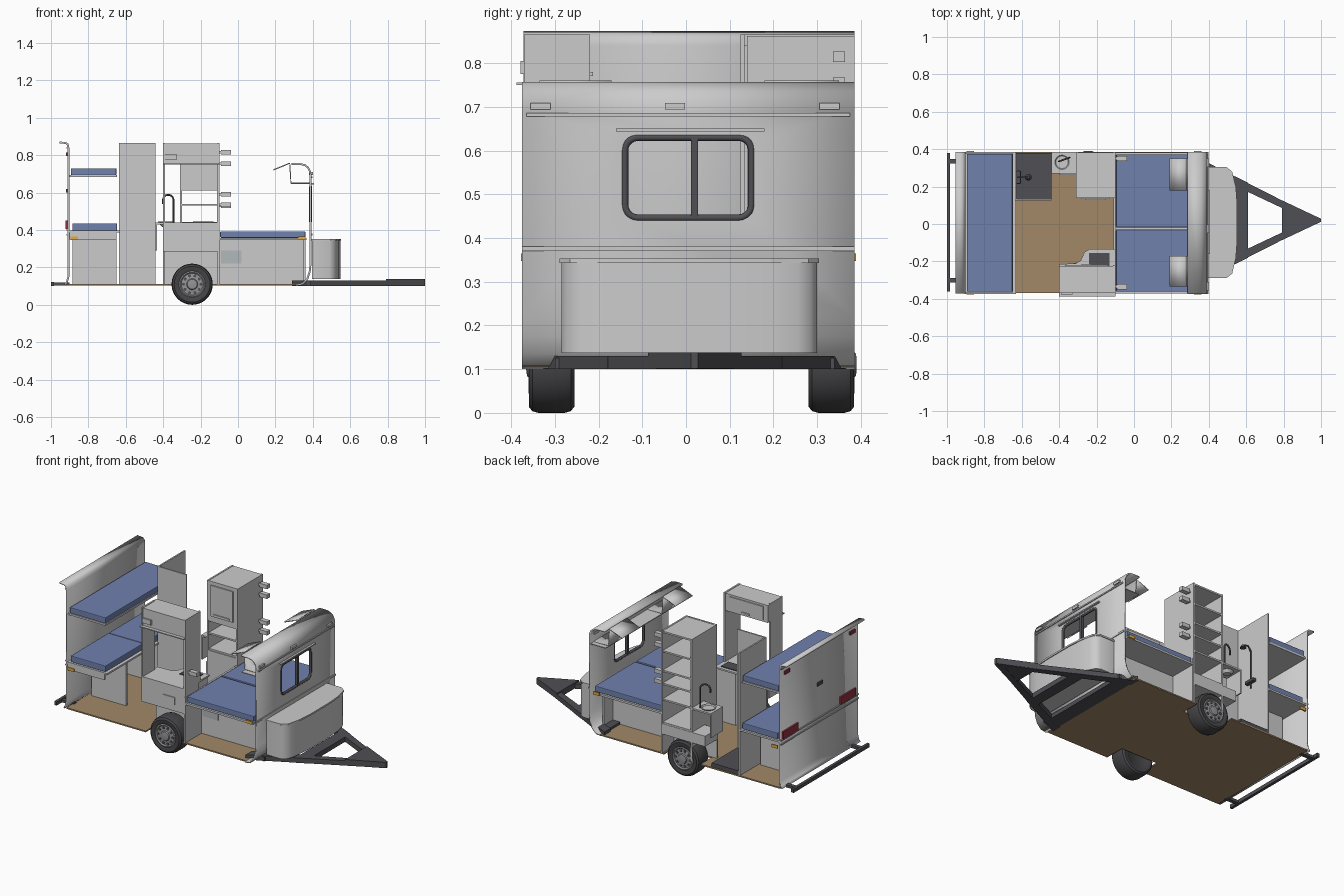
import bpy, bmesh, math
from mathutils import Vector

if "Cube" in bpy.data.objects:
    bpy.data.objects.remove(bpy.data.objects["Cube"])


def material(name, *rgb):
    m = bpy.data.materials.new(name)
    m.diffuse_color = (*rgb, 1)
    m.use_nodes = True
    m.node_tree.nodes["Principled BSDF"].inputs["Base Color"].default_value = m.diffuse_color
    return m


BLUE = material("blue_fabric", .16, .22, .42)
WOOD = material("floor_wood", .36, .25, .14)
DARK = material("dark_metal", .08, .08, .09)
RUBBER = material("rubber", .06, .06, .065)
RED = material("red_lens", .3, .03, .05)
AMBER = material("amber_lens", .8, .4, .05)


def finish(name, bm, mat=None, smooth=False):
    bmesh.ops.recalc_face_normals(bm, faces=bm.faces)
    me = bpy.data.meshes.new(name)
    bm.to_mesh(me)
    bm.free()
    ob = bpy.data.objects.new(name, me)
    bpy.context.collection.objects.link(ob)
    if mat:
        me.materials.append(mat)
    if smooth:
        bpy.ops.object.select_all(action='DESELECT')
        ob.select_set(True)
        bpy.context.view_layer.objects.active = ob
        bpy.ops.object.shade_smooth_by_angle(angle=math.radians(35))
    return ob


def box(name, x0, x1, y0, y1, z0, z1, mat=None, bevel=0):
    bm = bmesh.new()
    bmesh.ops.create_cube(bm, size=1)
    for v in bm.verts:
        v.co = ((x0, x1)[v.co.x > 0], (y0, y1)[v.co.y > 0], (z0, z1)[v.co.z > 0])
    if bevel:
        bmesh.ops.bevel(bm, geom=bm.edges[:], offset=bevel, segments=2, affect='EDGES', profile=.5)
    return finish(name, bm, mat)


def prism(name, pts, axis, a, b, mat=None, smooth=False):
    put = {'x': lambda p: (a, *p), 'y': lambda p: (p[0], a, p[1]), 'z': lambda p: (*p, a)}[axis]
    bm = bmesh.new()
    f = bm.faces.new([bm.verts.new(put(p)) for p in pts])
    g = bmesh.ops.extrude_face_region(bm, geom=[f])
    d = Vector([(b - a) * (axis == k) for k in 'xyz'])
    for v in g['geom']:
        if isinstance(v, bmesh.types.BMVert):
            v.co += d
    return finish(name, bm, mat, smooth)


def sheet(name, pts, y0, y1, t=.01, mat=None):
    bm = bmesh.new()
    rows = [[bm.verts.new((x, y, z)) for y in (y0, y1)] for x, z in pts]
    for r, s in zip(rows, rows[1:]):
        bm.faces.new((r[0], s[0], s[1], r[1]))
    ob = finish(name, bm, mat, True)
    m = ob.modifiers.new("thickness", 'SOLIDIFY')
    m.thickness, m.offset = t, 0
    return ob


def lathe(name, pts, centre, axis='z', mat=None, n=40):
    c = Vector(centre)
    bm = bmesh.new()
    rings = []
    for r, h in pts:
        ring = []
        for i in range(n):
            u, w = r * math.cos(i * math.tau / n), r * math.sin(i * math.tau / n)
            ring.append(bm.verts.new(c + Vector((u, w, h) if axis == 'z' else (u, h, w))))
        rings.append(ring)
    for p, q in zip(rings, rings[1:]):
        for i in range(n):
            bm.faces.new((p[i], p[(i + 1) % n], q[(i + 1) % n], q[i]))
    bm.faces.new(rings[0])
    bm.faces.new(rings[-1])
    return finish(name, bm, mat, True)


def tube(name, pts, r, mat=None, cyclic=False):
    cu = bpy.data.curves.new(name, 'CURVE')
    cu.dimensions, cu.bevel_depth, cu.bevel_resolution = '3D', r, 2
    cu.use_fill_caps = True
    s = cu.splines.new('POLY')
    s.points.add(len(pts) - 1)
    for p, q in zip(s.points, pts):
        p.co = (*q, 1)
    s.use_cyclic_u = cyclic
    ob = bpy.data.objects.new(name, cu)
    bpy.context.collection.objects.link(ob)
    if mat:
        cu.materials.append(mat)


def rounded(y0, y1, z0, z1, r):
    out = []
    for cy, cz, a0 in ((y1 - r, z1 - r, 0), (y0 + r, z1 - r, 90), (y0 + r, z0 + r, 180), (y1 - r, z0 + r, 270)):
        out += [(cy + r * math.cos(math.radians(a0 + k * 18)), cz + r * math.sin(math.radians(a0 + k * 18))) for k in range(6)]
    return out


# floor with wheel notches
prism("floor", [(-.91, -.37), (-.37, -.37), (-.37, -.245), (-.12, -.245), (-.12, -.37), (.34, -.37), (.34, .385),
                (-.12, .385), (-.12, .275), (-.37, .275), (-.37, .385), (-.91, .385)], 'z', .103, .111, WOOD)

# wheels
for s, y in ((-1, -.3075), (1, .3325)):
    lathe("tyre", [(.066, -.046), (.075, -.052), (.096, -.052), (.106, -.044), (.11, -.03), (.11, .03), (.106, .044),
                   (.096, .052), (.075, .052), (.066, .046)], (-.245, y, .11), 'y', RUBBER, 48)
    lathe("rim", [(.07, s * .02), (.07, s * .05), (.064, s * .053), (.058, s * .047), (.03, s * .05), (.026, s * .056), (.012, s * .058)],
          (-.245, y, .11), 'y', material("rim_grey", .3, .3, .31))
    for i in range(10):
        a = i * math.tau / 10
        lathe("rim_hole", [(.008, s * .044), (.008, s * .051)],
              (-.245 + .047 * math.cos(a), y, .11 + .047 * math.sin(a)), 'y', DARK, 12)
    for i in range(5):
        a = i * math.tau / 5
        lathe("wheel_nut", [(.004, s * .048), (.004, s * .056)],
              (-.245 + .021 * math.cos(a), y, .11 + .021 * math.sin(a)), 'y', None, 6)

# drawbar and rear bumper
for s in (-1, 1):
    prism("drawbar_rail", [(.29, .02 + s * .36), (.39, .02 + s * .31), (1, .02), (.93, .02), (.39, .02 + s * .255), (.29, .02 + s * .30)],
          'z', .1, .13, DARK)
prism("coupling_plate", [(.79, -.087), (1, .012), (1, .028), (.79, .127)], 'z', .102, .138, DARK)
prism("drawbar_cross_plate", [(.54, -.215), (.61, -.18), (.61, .22), (.54, .255)], 'z', .1, .13, DARK)
box("front_cross_beam", .3, .39, -.3, .34, .1, .125, DARK)
box("rear_bumper", -1, -.983, -.36, .38, .1, .122, DARK)
for y in (-.3, .335):
    box("bumper_bracket", -.99, -.9, y - .012, y + .012, .102, .118, DARK)

# front wall with window
wall = sheet("front_wall", [(.31, .105), (.345, .112), (.37, .138), (.383, .175), (.388, .22), (.388, .69), (.385, .712), (.375, .733),
                            (.358, .747), (.335, .752), (.285, .752)], -.375, .385)
cutter = prism("window_cutter", rounded(-.145, .155, .442, .635, .03), 'x', .34, .43)
cutter.hide_render = True
cutter.hide_viewport = True
cutter.display_type = 'WIRE'
b = wall.modifiers.new("window", 'BOOLEAN')
b.object, b.solver = cutter, 'EXACT'
tube("window_frame", [(.388, y, z) for y, z in rounded(-.14, .15, .446, .63, .03)], .008, DARK, True)
box("window_divider", .38, .396, .012, .028, .446, .63, DARK)
box("window_rail", .388, .405, -.16, .18, .643, .65)
box("front_belt_trim", .392, .397, -.375, .385, .37, .38)
box("front_gutter", .392, .398, -.365, .375, .678, .686)
for y in (-.333, -.025, .328):
    box("front_marker_lamp", .38, .4, y - .023, y + .023, .694, .709)

# front storage box
prism("storage_box", [(.395, -.285), (.49, -.285), (.515, -.27), (.53, -.24), (.54, -.18), (.547, -.08), (.547, .095),
                      (.54, .195), (.53, .255), (.515, .285), (.49, .30), (.395, .30)], 'z', .137, .343, None, True)
prism("storage_box_lid", [(.393, -.289), (.495, -.289), (.525, -.265), (.545, -.18), (.552, -.08), (.552, .095),
                          (.545, .195), (.525, .28), (.495, .304), (.393, .304)], 'z', .343, .353)

# overhead front lockers with raised flaps
for y0, y1 in ((-.335, -.17), (.18, .35)):
    sheet("locker_flap", [(.19, .722), (.277, .757)], y0, y1, .006)
    sheet("locker_shell", [(.277, .75), (.283, .652), (.383, .65)], y0, y1, .006)
box("front_shelf", .283, .385, -.37, .38, .645, .65)

# rear wall
sheet("rear_wall", [(-.955, .868), (-.92, .865), (-.91, .857), (-.907, .84), (-.907, .15), (-.915, .12), (-.925, .106)], -.372, .385)
for z in (.375, .4, .84):
    box("rear_trim", -.917, -.908, -.372, .385, z - .004, z + .004)
for y in (-.265, .295):
    box("tail_lamp", -.922, -.908, y - .075, y + .075, .405, .45, RED)
for y in (-.31, .325):
    box("top_lamp", -.92, -.908, y - .025, y + .025, .795, .815, RED)
box("rear_handle", -.92, -.908, -.02, .03, .6, .62, DARK)
for x0, x1 in ((-.895, -.855), (.32, .36)):
    for y in (-.377, .381):
        box("side_marker", x0, x1, y, y + .008, .347, .365, AMBER)

# rear bunks
box("lower_bunk_board", -.905, -.63, -.375, .385, .386, .397)
box("lower_cushion_left", -.885, -.647, -.365, .003, .397, .435, BLUE, .004)
box("lower_cushion_right", -.885, -.647, .006, .375, .397, .435, BLUE, .004)
box("upper_bunk_board", -.905, -.647, -.365, .378, .683, .694)
box("upper_cushion", -.893, -.65, -.362, .375, .694, .73, BLUE, .004)
for y in (-.16, .19):
    box("bunk_support", -.885, -.65, y, y + .012, .111, .386)
box("bunk_side_rail", -.905, -.65, -.372, -.36, .35, .386)

# front beds
box("front_bed_board", -.1, .365, -.372, .382, .346, .358)
box("front_cushion_left", -.095, .36, -.362, -.03, .358, .393, BLUE, .004)
box("front_cushion_right", -.095, .36, -.018, .372, .358, .393, BLUE, .004)
for y in (-.215, .2):
    box("bed_base_side", -.1, .355, y, y + .012, .111, .346)
box("bed_base_face", -.11, -.098, -.37, .38, .111, .39)
box("bed_hatch", -.09, .018, -.219, -.215, .22, .29, material("hatch", .45, .48, .5))
box("bed_front_panel", .35, .36, -.3, .3, .111, .346)

# kitchen
prism("kitchen_worktop", [(-.4, -.37), (-.1, -.37), (-.1, -.135), (-.24, -.135), (-.265, -.15), (-.285, -.195), (-.31, -.21), (-.4, -.215)],
      'z', .43, .44)
prism("kitchen_base", [(-.395, -.235), (-.105, -.235), (-.105, -.145), (-.235, -.145), (-.275, -.2), (-.395, -.225)], 'z', .111, .43)
box("kitchen_drawers", -.4, -.1, -.368, -.235, .285, .43)
box("drawer_front", -.25, -.17, -.373, -.368, .325, .37)
box("hob", -.24, -.13, -.225, -.155, .44, .445, DARK)
box("kitchen_partition", -.111, -.1, -.37, -.22, .44, .865)
box("kitchen_end_panel", -.4, -.39, -.37, -.25, .44, .865)
box("kitchen_wall_cupboard", -.4, -.1, -.368, -.225, .755, .862)
box("cupboard_door", -.37, -.14, -.225, -.219, .765, .85)
box("cupboard_handle", -.28, -.23, -.219, -.213, .77, .78)
box("outside_lamp", -.39, -.33, -.378, -.368, .775, .805)
box("awning_rail", -.4, -.1, -.388, -.368, .75, .756)

# tall cupboard and shelves
for x in (-.31, -.11):
    box("tall_side", x, x + .01, .14, .385, .111, .862)
for z in (.29, .433, .53, .61, .73, .85):
    box("tall_shelf", -.303, -.105, .145, .383, z, z + .01)
box("tall_upper_front", -.305, -.105, .14, .15, .62, .862)
box("tall_upper_door", -.28, -.13, .133, .14, .65, .84)
box("tall_lower_front", -.305, -.105, .14, .15, .111, .433)
box("door_handle", -.26, -.15, .127, .133, .66, .668)
for y, z in ((.35, .815), (.35, .755), (.35, .59), (.35, .53), (-.335, .535)):
    box("reading_lamp_bracket", -.1, -.085, y - .008, y + .008, z - .006, z + .006)
    box("reading_lamp", -.09, -.038, y - .014, y + .014, z - .012, z + .012)
box("wheel_box", -.4, -.1, .262, .385, .226, .29)
box("wheel_box_inner", -.4, -.1, .262, .272, .111, .226)

# wash basin
box("basin_counter", -.44, -.31, .27, .385, .43, .44)
box("basin_panel", -.44, -.432, .27, .385, .29, .43)
lathe("basin", [(.02, -.025), (.036, -.008), (.044, .006), (.038, .006), (.03, -.004), (.01, -.012)], (-.385, .33, .44))
lathe("basin_drain", [(.008, -.012), (.008, -.008)], (-.385, .33, .44), 'z', DARK, 16)
arc = [(-.345 + .028 * (math.cos(math.radians(a)) - 1), .355 - .01 * (1 - math.cos(math.radians(a))), .56 + .028 * math.sin(math.radians(a)))
       for a in range(0, 181, 20)]
tube("basin_tap", [(-.345, .355, .44)] + arc + [(-.401, .335, .54)], .005, DARK)

# shower
box("shower_tray", -.63, -.44, .135, .38, .111, .135, DARK)
box("shower_rear_wall", -.637, -.628, .125, .385, .111, .865)
box("shower_front_wall", -.637, -.44, .125, .134, .111, .865)
tube("shower_pipe", [(-.62, .25, .45), (-.62, .25, .68), (-.6, .25, .71), (-.57, .25, .7)], .005, DARK)
lathe("shower_head", [(.008, .01), (.018, -.008)], (-.565, .25, .69), 'z', DARK, 16)
box("shower_mixer", -.63, -.605, .215, .285, .48, .5, DARK, .004)
